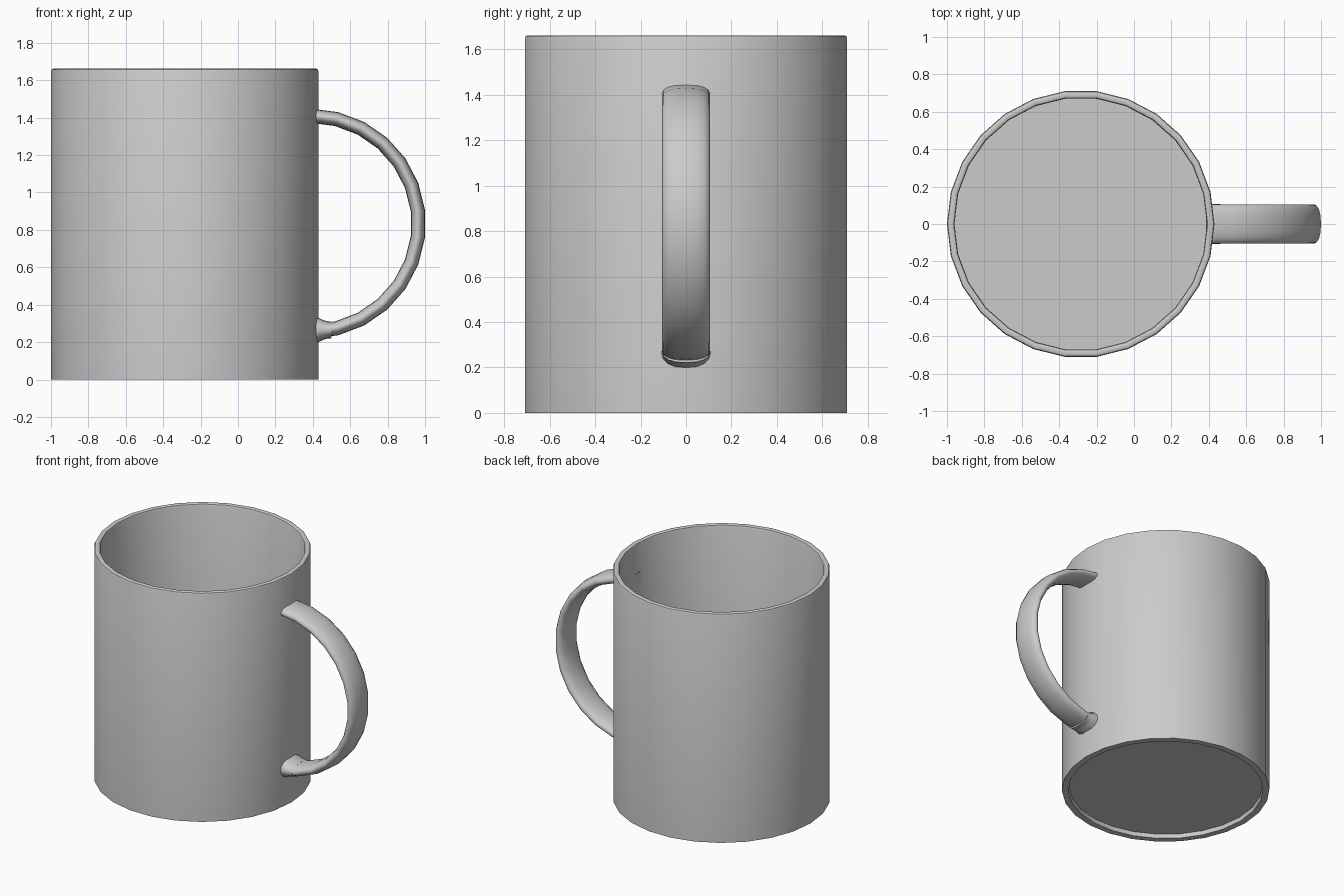
import bpy, bmesh, math

default = bpy.data.objects.get("Cube")
if default:
    bpy.data.objects.remove(default, do_unlink=True)

CUP_X, SIDES = -0.285, 26
STEP = 2 * math.pi / SIDES

grey = bpy.data.materials.new("ceramic_grey")
grey.use_nodes = True
COLOUR = (0.6, 0.6, 0.6, 1)
grey.diffuse_color = COLOUR
grey.node_tree.nodes["Principled BSDF"].inputs["Base Color"].default_value = COLOUR


def loft(name, rings, angle):
    """Skin a list of equal closed rings, cap both ends and smooth."""
    bm = bmesh.new()
    rows = [[bm.verts.new(p) for p in ring] for ring in rings]
    n = len(rows[0])
    for a, b in zip(rows, rows[1:]):
        for i in range(n):
            j = (i + 1) % n
            bm.faces.new((a[i], a[j], b[j], b[i]))
    bm.faces.new(rows[0])
    bm.faces.new(rows[-1])
    bmesh.ops.recalc_face_normals(bm, faces=bm.faces)
    mesh = bpy.data.meshes.new(name)
    bm.to_mesh(mesh)
    bm.free()
    mesh.materials.append(grey)
    obj = bpy.data.objects.new(name, mesh)
    bpy.context.collection.objects.link(obj)
    bpy.ops.object.select_all(action='DESELECT')
    obj.select_set(True)
    bpy.context.view_layer.objects.active = obj
    bpy.ops.object.shade_smooth_by_angle(angle=math.radians(angle))
    return obj


def circle(r, z):
    return [(CUP_X + r * math.cos(i * STEP), r * math.sin(i * STEP), z)
            for i in range(SIDES)]


# Cup body: recessed underside, wall, rounded rim, inner wall and floor
profile = [(0.665, 0.03), (0.67, 0), (0.715, 0), (0.715, 1.648),
           (0.711, 1.658), (0.703, 1.662), (0.687, 1.662),
           (0.679, 1.658), (0.675, 1.648), (0.675, 0.07)]
loft("cup_body", [circle(r, z) for r, z in profile], 35)


# Lens-shaped strap section, as (width, thickness) offsets
def section(half_w, half_t, n=16):
    pts = []
    for i in range(n):
        a = 2 * math.pi * i / n
        c, s = math.cos(a), math.sin(a)
        pts.append((half_w * math.copysign(abs(c) ** 0.8, c), half_t * s))
    return pts


# Handle: the strap swept round half a circle into the cup wall
HX, HZ, HR = 0.39, 0.833, 0.576
angles = [(i + 0.5) * STEP for i in range(-6, 6)]
strap = section(0.105, 0.038)


def strap_ring(a):
    return [(HX + (HR + t) * math.cos(a), w, HZ + (HR + t) * math.sin(a))
            for w, t in strap]


def end_ring(sign):
    return [(0.385, w, HZ + sign * (HR + 0.002 + t)) for w, t in strap]


loft("handle", [end_ring(-1)] + [strap_ring(a) for a in angles] + [end_ring(1)], 50)

# Flared foot where the lower end of the handle meets the cup
foot = [(0.395, 0.108, 0.068), (0.43, 0.108, 0.066),
        (0.455, 0.106, 0.053), (0.475, 0.105, 0.047), (0.5, 0.104, 0.044)]
loft("handle_foot", [[(x, w, 0.265 + t) for w, t in section(hw, ht)]
                     for x, hw, ht in foot], 50)
